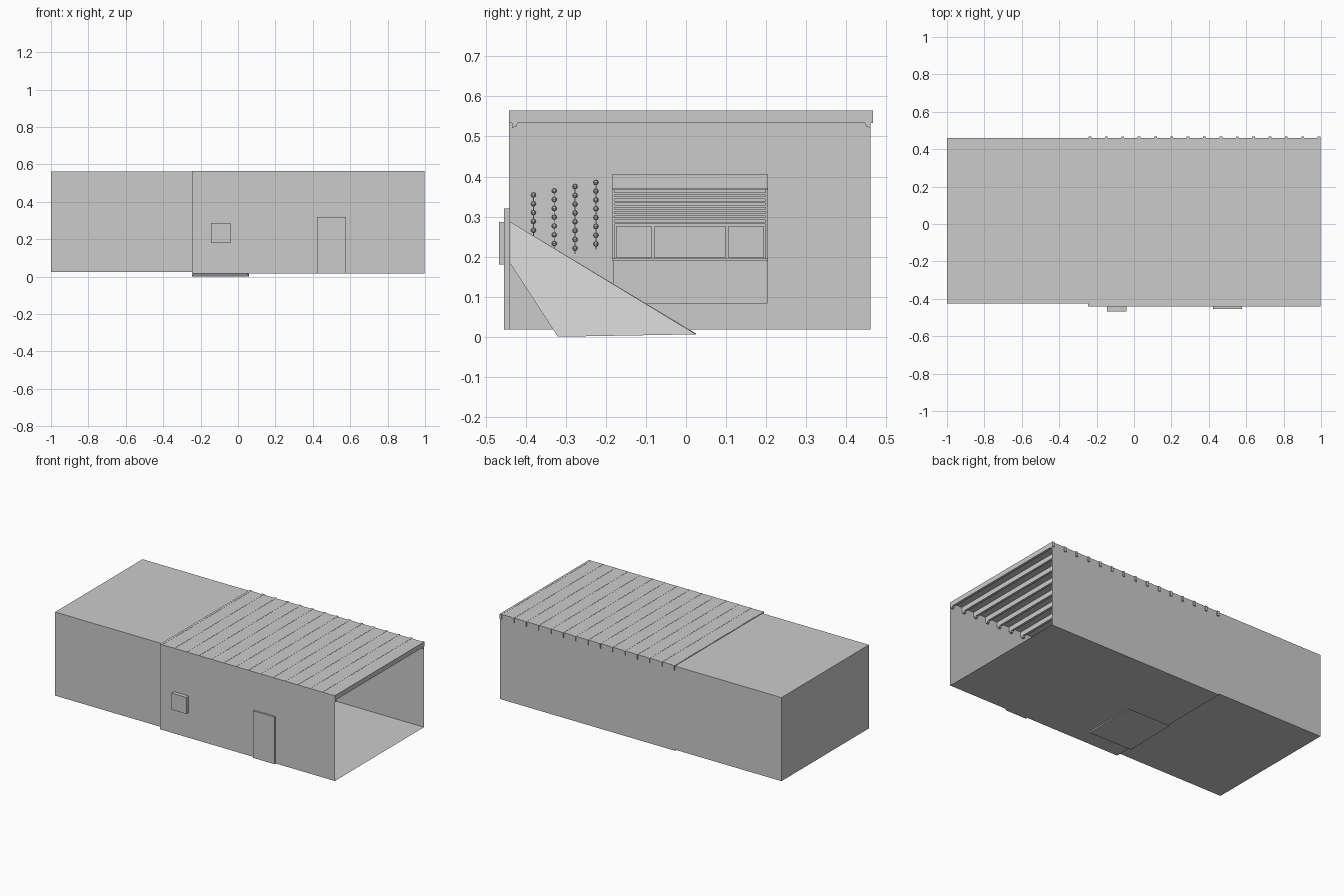
import bpy, bmesh

if "Cube" in bpy.data.objects:
    bpy.data.objects.remove(bpy.data.objects["Cube"])

FACES = {'-x': (0, 1, 3, 2), '+x': (4, 6, 7, 5), '-y': (0, 4, 5, 1),
         '+y': (2, 3, 7, 6), '-z': (0, 2, 6, 4), '+z': (1, 5, 7, 3)}


def make(name, verts, faces):
    me = bpy.data.meshes.new(name)
    me.from_pydata(verts, [], faces)
    ob = bpy.data.objects.new(name, me)
    bpy.context.collection.objects.link(ob)
    return ob


def box(name, x, y, z, skip=()):
    verts = [(a, b, c) for a in x for b in y for c in z]
    return make(name, verts, [f for k, f in FACES.items() if k not in skip])


def prism(name, profile, x0, x1):
    n = len(profile)
    verts = [(x, y, z) for x in (x0, x1) for y, z in profile]
    faces = [tuple(range(n))[::-1], tuple(range(n, 2 * n))]
    faces += [(i, (i + 1) % n, n + (i + 1) % n, n + i) for i in range(n)]
    ob = make(name, verts, faces)
    bm = bmesh.new()
    bm.from_mesh(ob.data)
    bmesh.ops.recalc_face_normals(bm, faces=bm.faces)
    bm.to_mesh(ob.data)
    bm.free()
    return ob


# Thin-walled rooms: main room is open at its right end
WALL = -0.245
box("main_room", (WALL, 0.997), (-0.442, 0.461), (0.018, 0.564), skip=('+x',))
box("rear_room", (-1, WALL), (-0.425, 0.461), (0.025, 0.561), skip=('+x',))

# Ceiling beams with a small corbel at each end
profile = [(-0.442, 0.565), (0.467, 0.565), (0.467, 0.534), (0.461, 0.534),
           (0.461, 0.521), (0.45, 0.525), (0.446, 0.534), (-0.42, 0.534),
           (-0.424, 0.525), (-0.435, 0.521), (-0.435, 0.534), (-0.442, 0.534)]
beam = prism("ceiling_beams", profile, -0.243, -0.228)
arr = beam.modifiers.new("Array", 'ARRAY')
arr.count = 15
arr.use_relative_offset = False
arr.use_constant_offset = True
arr.constant_offset_displace = (0.0875, 0, 0)

# Door and window on the front wall
box("door", (0.423, 0.577), (-0.454, -0.44), (0.018, 0.32))
box("window_box", (-0.145, -0.04), (-0.467, -0.437), (0.18, 0.286))

# Light shaft widening from the window down to the floor
shaft = [(-0.145, -0.437, 0.18), (-0.145, -0.437, 0.286),
         (-0.245, -0.32, 0.002), (-0.245, 0.025, 0.008),
         (-0.04, -0.437, 0.18), (-0.04, -0.437, 0.286),
         (0.06, -0.32, 0.0), (0.06, 0.025, 0.006)]
make("light_shaft", shaft, [(0, 1, 3, 2), (4, 6, 7, 5), (0, 4, 5, 1),
                            (2, 3, 7, 6), (0, 2, 6, 4), (1, 5, 7, 3)])

# Partition window: frame, lower panel, three panes and a blind
F = (WALL, WALL + 0.012)
box("partition_backing", (WALL, WALL + 0.003), (-0.185, 0.205), (0.08, 0.405))
box("lower_panel", F, (-0.182, 0.203), (0.083, 0.19))
box("sill", (WALL, WALL + 0.018), (-0.185, 0.205), (0.19, 0.195))
box("header", F, (-0.185, 0.205), (0.372, 0.405))
box("blind_rail", (WALL, WALL + 0.018), (-0.185, 0.205), (0.366, 0.372))
for y in (-0.185, 0.199):
    box("frame_side", F, (y, y + 0.006), (0.195, 0.366))
for a, b in ((-0.175, -0.085), (-0.08, 0.1), (0.105, 0.195)):
    box("pane", (WALL, WALL + 0.007), (a, b), (0.198, 0.275))
for i in range(8):
    z = 0.281 + i * 0.0105
    box("blind_slat", (WALL + 0.002, WALL + 0.01), (-0.179, 0.199), (z, z + 0.006))

# Hanging strings of beads beside the partition window
for k, y in enumerate((-0.381, -0.329, -0.277, -0.225)):
    top = 0.354 + 0.0105 * k
    x = WALL + 0.01
    bm = bmesh.new()
    for i in range(8):
        r = bmesh.ops.create_uvsphere(bm, u_segments=6, v_segments=4, radius=0.0065)
        bmesh.ops.translate(bm, verts=r['verts'], vec=(x, y, top - 0.022 * i))
    me = bpy.data.meshes.new("bead_string")
    bm.to_mesh(me)
    bm.free()
    bpy.context.collection.objects.link(bpy.data.objects.new("bead_string", me))
    box("bead_cord", (x - 0.001, x + 0.001), (y - 0.001, y + 0.001), (top - 0.168, top))
